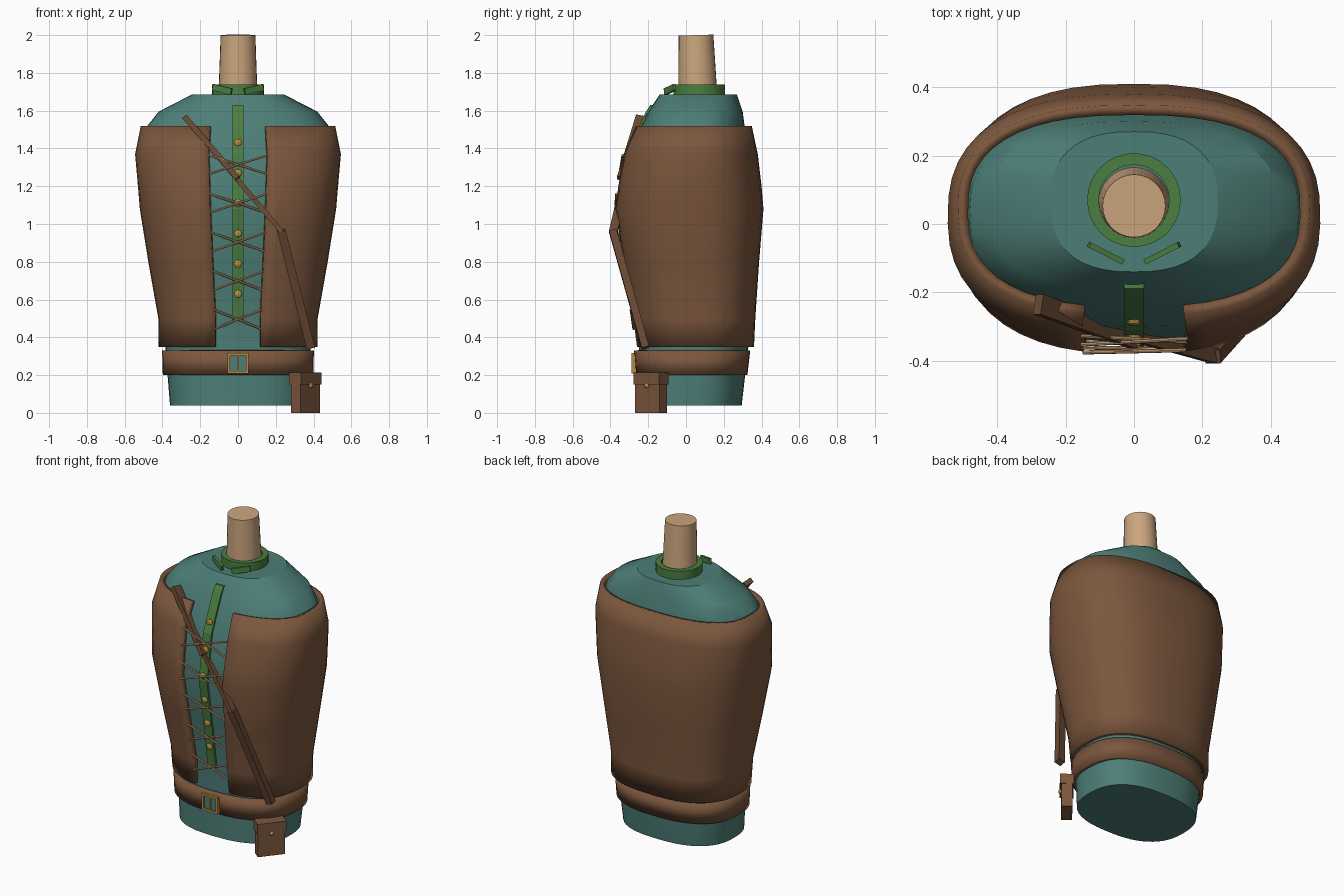
import bpy
import bmesh
from math import sin, cos, pi, radians, copysign
from mathutils import Vector, Matrix

if "Cube" in bpy.data.objects:
    bpy.data.objects.remove(bpy.data.objects["Cube"])


def material(name, *rgb):
    m = bpy.data.materials.new(name)
    m.use_nodes = True
    m.diffuse_color = (*rgb, 1)
    m.node_tree.nodes["Principled BSDF"].inputs["Base Color"].default_value = (*rgb, 1)
    return m


LEATHER = material("brown leather", 0.2, 0.095, 0.047)
DARK = material("dark leather", 0.14, 0.066, 0.033)
TEAL = material("teal cloth", 0.075, 0.21, 0.185)
GREEN = material("green trim", 0.07, 0.21, 0.05)
SKIN = material("skin", 0.6, 0.38, 0.21)
GOLD = material("brass", 0.45, 0.26, 0.05)
CORD = material("tan cord", 0.62, 0.37, 0.2)


def finish(name, bm, mat, smooth=True):
    mesh = bpy.data.meshes.new(name)
    bm.to_mesh(mesh)
    bm.free()
    mesh.materials.append(mat)
    ob = bpy.data.objects.new(name, mesh)
    bpy.context.collection.objects.link(ob)
    if smooth:
        bpy.ops.object.select_all(action="DESELECT")
        ob.select_set(True)
        bpy.context.view_layer.objects.active = ob
        bpy.ops.object.shade_smooth_by_angle(angle=radians(26))
    return ob


# Body sections: height, half width, front y, back y
SHIRT = [(0.04, 0.36, -0.25, 0.295), (0.35, 0.385, -0.25, 0.33), (0.5, 0.385, -0.255, 0.335),
         (0.8, 0.44, -0.3, 0.355), (1.08, 0.485, -0.345, 0.375), (1.37, 0.505, -0.3, 0.345),
         (1.52, 0.48, -0.235, 0.31), (1.595, 0.42, -0.2, 0.3), (1.685, 0.245, -0.14, 0.27)]
VEST = [(0.35, 0.42, -0.265, 0.36), (0.5, 0.422, -0.285, 0.367), (0.8, 0.475, -0.335, 0.387),
        (1.08, 0.52, -0.38, 0.41), (1.2, 0.53, -0.365, 0.4), (1.37, 0.545, -0.335, 0.38),
        (1.52, 0.515, -0.27, 0.348)]
BELT = [(0.2, 0.398, -0.265, 0.325), (0.33, 0.402, -0.275, 0.34)]
GAP = radians(12)


def section_at(profile, z):
    for a, b in zip(profile, profile[1:]):
        if a[0] <= z <= b[0]:
            return Vector(a).lerp(Vector(b), (z - a[0]) / (b[0] - a[0]))


def on_section(section, t):
    z, half, front, back = section
    c, s = cos(t), sin(t)
    x = half * copysign(abs(c) ** 0.8, c)
    y = (front + back) / 2 + (back - front) / 2 * copysign(abs(s) ** 0.8, s)
    return Vector((x, y, z))


def loft(name, profile, mat, gap=0.0, cap=False, count=44):
    bm = bmesh.new()
    closed = gap == 0
    steps = count if closed else count + 1
    rings = []
    for sec in profile:
        rings.append([bm.verts.new(on_section(sec, -pi / 2 + gap + (2 * pi - 2 * gap) * i / count))
                      for i in range(steps)])
    for low, high in zip(rings, rings[1:]):
        for i in range(count):
            j = (i + 1) % steps
            bm.faces.new((low[i], low[j], high[j], high[i]))
    if cap:
        bm.faces.new(rings[0][::-1])
        bm.faces.new(rings[-1])
    return finish(name, bm, mat)


def box(name, center, size, mat, turn=None):
    bm = bmesh.new()
    m = Matrix.Translation(center) @ (turn or Matrix()) @ Matrix.Diagonal((*size, 1))
    bmesh.ops.create_cube(bm, size=1, matrix=m)
    return finish(name, bm, mat, False)


def beam(name, a, b, width, depth, mat):
    # Rectangular bar from a to b, its depth lying close to the y axis
    a, b = Vector(a), Vector(b)
    z = (b - a).normalized()
    x = z.cross(Vector((0, 1, 0))).normalized()
    y = z.cross(x)
    turn = Matrix((x, y, z)).transposed().to_4x4()
    return box(name, (a + b) / 2, (width, depth, (b - a).length), mat, turn)


def rod(name, a, b, r1, r2, mat, sides=24):
    a, b = Vector(a), Vector(b)
    bm = bmesh.new()
    turn = (b - a).to_track_quat("Z", "Y").to_matrix().to_4x4()
    bmesh.ops.create_cone(bm, cap_ends=True, segments=sides, radius1=r1, radius2=r2,
                          depth=(b - a).length, matrix=Matrix.Translation((a + b) / 2) @ turn)
    return finish(name, bm, mat)


def button(name, center, radius, squash, mat, turn=None):
    bm = bmesh.new()
    m = Matrix.Translation(center) @ (turn or Matrix()) @ Matrix.Diagonal((1, squash, 1, 1))
    bmesh.ops.create_uvsphere(bm, u_segments=14, v_segments=8, radius=radius, matrix=m)
    return finish(name, bm, mat)


def thicken(ob, amount):
    mod = ob.modifiers.new("thickness", "SOLIDIFY")
    mod.thickness = amount
    mod.offset = -1


# Shirt, open vest and belt
loft("shirt", SHIRT, TEAL, cap=True)
thicken(loft("vest", VEST, LEATHER, gap=GAP), 0.03)
thicken(loft("belt", BELT, LEATHER), 0.03)

# Neck and collar
rod("neck", (0, 0.063, 1.66), (0, 0.053, 2.0), 0.104, 0.092, SKIN, 28)
bm = bmesh.new()
ring = [bm.verts.new((r, 0.07, z)) for r, z in
        ((0.137, 1.675), (0.137, 1.738), (0.103, 1.738), (0.103, 1.675))]
edges = [bm.edges.new((ring[i], ring[(i + 1) % 4])) for i in range(4)]
bmesh.ops.spin(bm, geom=ring + edges, cent=(0, 0.07, 0), axis=(0, 0, 1),
               angle=2 * pi, steps=32, use_merge=True)
bmesh.ops.remove_doubles(bm, verts=bm.verts, dist=0.0005)
bmesh.ops.recalc_face_normals(bm, faces=bm.faces)
finish("collar", bm, GREEN)
for side, label in ((1, "left"), (-1, "right")):
    turn = Matrix.Rotation(side * radians(27), 4, "Z") @ Matrix.Rotation(side * radians(-12), 4, "Y")
    box(label + "_collar_tab", (side * 0.083, -0.085, 1.712), (0.112, 0.016, 0.035), GREEN, turn)

# Button placket running down the shirt front
bm = bmesh.new()
previous = None
for z in (0.49, 0.8, 1.08, 1.37, 1.52, 1.595, 1.63):
    y = section_at(SHIRT, z)[2]
    row = [bm.verts.new((x, y + d, z)) for x, d in
           ((-0.029, 0.02), (-0.029, -0.012), (0.029, -0.012), (0.029, 0.02))]
    if previous:
        for i in range(4):
            j = (i + 1) % 4
            bm.faces.new((previous[i], previous[j], row[j], row[i]))
    else:
        bm.faces.new(row[::-1])
    previous = row
bm.faces.new(previous)
finish("placket", bm, GREEN, False)
for i in range(6):
    z = 1.43 - 0.16 * i
    button("shirt_button", (0, section_at(SHIRT, z)[2] - 0.013, z), 0.021, 0.5, GOLD)

# Crossed lacing over the vest opening
for i in range(5):
    mid = 1.315 - 0.205 * i
    for side in (1, -1):
        ends = []
        for end in (1, -1):
            p = on_section(section_at(VEST, mid + end * 0.05), -pi / 2 + GAP * 1.02)
            p.x *= end * side
            p.y -= 0.002 + 0.004 * side
            ends.append(p)
        rod("lace", ends[0], ends[1], 0.006, 0.006, CORD, 8)

# Shoulder strap across the chest and down to the hip
beam("upper_strap", (-0.28, -0.235, 1.565), (0.0, -0.335, 1.24), 0.03, 0.06, DARK)
beam("middle_strap", (-0.185, -0.27, 1.45), (0.235, -0.385, 0.955), 0.025, 0.045, DARK)
beam("lower_strap", (0.23, -0.388, 0.965), (0.385, -0.215, 0.345), 0.045, 0.04, DARK)

# Belt buckle
for side in (1, -1):
    box("buckle_side", (side * 0.05, -0.277, 0.263), (0.013, 0.025, 0.108), GOLD)
    box("buckle_bar", (0, -0.277, 0.263 + side * 0.0475), (0.113, 0.025, 0.013), GOLD)
box("buckle_prong", (0, -0.28, 0.263), (0.01, 0.018, 0.09), GOLD)
box("buckle_inlay", (0, -0.276, 0.263), (0.09, 0.008, 0.09), TEAL)

# Hip pouch
turn = Matrix.Rotation(radians(51), 4, "Z")
mid = Vector((0.357, -0.185, 0))
out = turn @ Vector((0, -1, 0))
box("pouch", mid + Vector((0, 0, 0.1)), (0.165, 0.065, 0.2), LEATHER, turn)
box("pouch_flap", mid + Vector((0, 0, 0.182)), (0.175, 0.08, 0.064), LEATHER, turn)
button("pouch_button", mid + out * 0.037 + Vector((0, 0, 0.145)), 0.014, 0.8, GOLD, turn)
